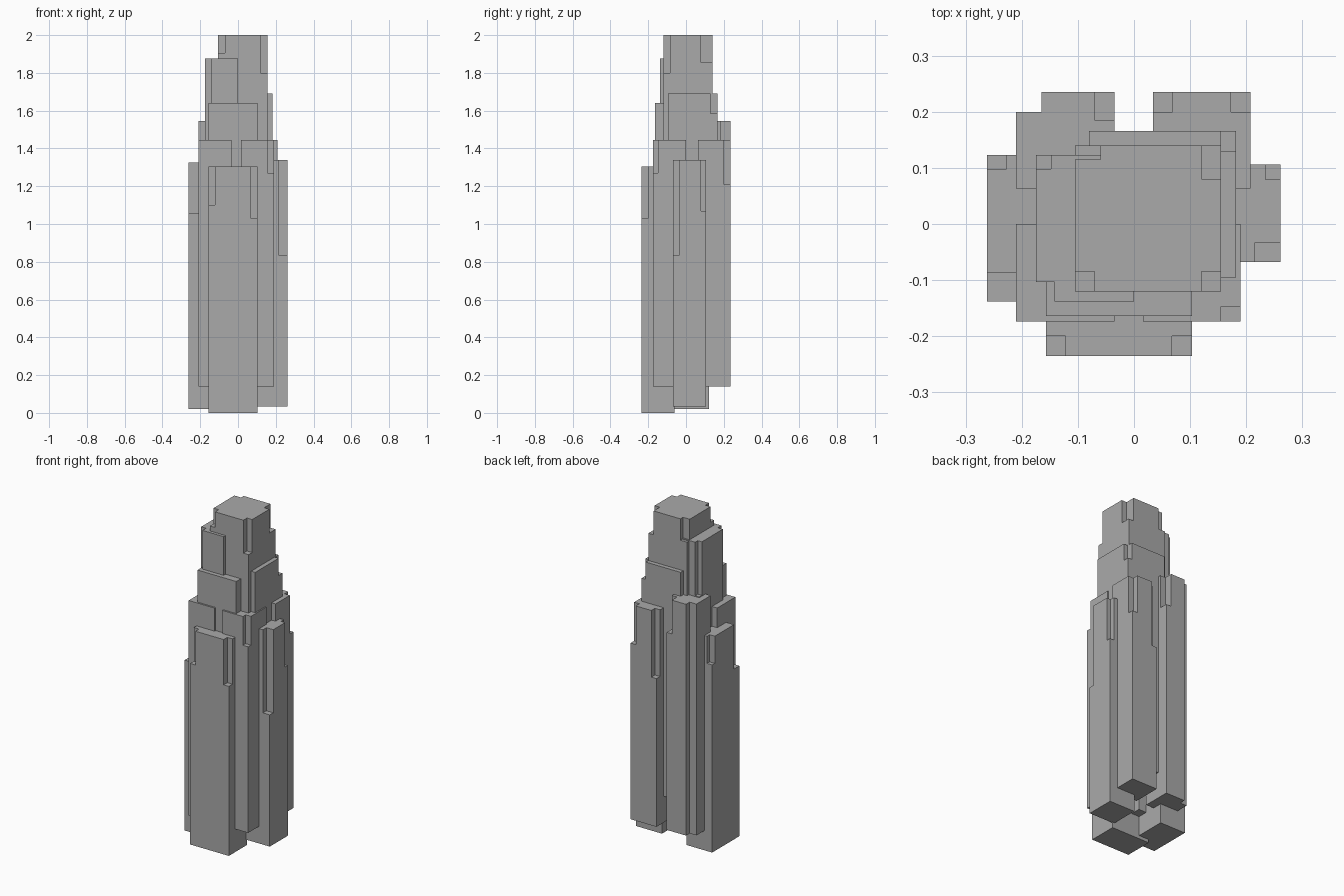
import bpy
import bmesh
from mathutils import Vector

if "Cube" in bpy.data.objects:
    bpy.data.objects.remove(bpy.data.objects["Cube"], do_unlink=True)

grey = bpy.data.materials.new("stone grey")
grey.use_nodes = True
colour = (0.4, 0.4, 0.4, 1)
grey.diffuse_color = colour
grey.node_tree.nodes["Principled BSDF"].inputs["Base Color"].default_value = colour


def box(name, low, high):
    """Axis-aligned block between two corners."""
    low, high = Vector(low), Vector(high)
    bm = bmesh.new()
    bmesh.ops.create_cube(bm, size=1)
    for v in bm.verts:
        v.co = (low + high) / 2 + v.co * (high - low)
    mesh = bpy.data.meshes.new(name)
    bm.to_mesh(mesh)
    bm.free()
    mesh.materials.append(grey)
    obj = bpy.data.objects.new(name, mesh)
    bpy.context.collection.objects.link(obj)
    return obj


def tower(name, xs, ys, zs, *notches):
    """Block with corner notches: (x side, y side, width, depth, floor height)."""
    obj = box(name, (xs[0], ys[0], zs[0]), (xs[1], ys[1], zs[1]))
    cutters = []
    for sx, sy, width, depth, floor in notches:
        x, y = xs[sx > 0], ys[sy > 0]
        xr = sorted((x - sx * width, x + sx))
        yr = sorted((y - sy * depth, y + sy))
        cutter = box("notch_cutter", (xr[0], yr[0], floor), (xr[1], yr[1], zs[1] + 1))
        cutter.hide_render = True
        mod = obj.modifiers.new("notch", "BOOLEAN")
        mod.operation, mod.solver, mod.object = "DIFFERENCE", "EXACT", cutter
        cutters.append(cutter)
    # Bake the cuts and drop the cutters
    bpy.context.view_layer.update()
    graph = bpy.context.evaluated_depsgraph_get()
    baked = bpy.data.meshes.new_from_object(obj.evaluated_get(graph))
    obj.modifiers.clear()
    obj.data = baked
    for cutter in cutters:
        bpy.data.objects.remove(cutter, do_unlink=True)


# Central shaft and the tall blocks wrapped around it
tower("central_shaft", (-.105, .155), (-.12, .14), (.28, 2),
      (-1, -1, .035, .035, 1.905), (1, -1, .035, .035, 1.8),
      (1, 1, .035, .06, 1.855), (-1, 1, .045, .025, 1.87))
tower("upper_right_block", (-.175, 0), (-.138, .123), (.28, 1.875),
      (-1, -1, .033, .035, 1.4), (-1, 1, .027, .025, 1.55))
tower("upper_back_block", (-.08, .182), (-.095, .166), (.3, 1.69),
      (1, 1, .027, .036, 1.585))
tower("upper_front_block", (-.157, .103), (-.164, .09), (.28, 1.64))

# Four raised corner towers
tower("back_right_tower", (-.21, -.035), (.063, .235), (.14, 1.545),
      (-1, 1, .045, .035, 0), (1, 1, .035, .05, 1.34))
tower("back_left_tower", (.034, .208), (.063, .235), (.14, 1.445),
      (-1, 1, .035, .035, 1.04), (1, 1, .035, .035, 1.21))
tower("front_right_tower", (-.21, -.035), (-.174, 0), (.14, 1.445))
tower("front_left_tower", (.016, .19), (-.174, 0), (.14, 1.445),
      (1, -1, .035, .027, 1.27))

# Lower side towers
tower("front_tower", (-.157, .103), (-.235, -.061), (0, 1.305),
      (-1, -1, .035, .035, 1.1), (1, -1, .035, .035, 1.03))
tower("right_tower", (-.262, -.088), (-.138, .123), (.02, 1.325),
      (-1, -1, .053, .052, 1.055), (-1, 1, .035, .025, 1.16))
tower("left_tower", (.087, .261), (-.068, .106), (.035, 1.34),
      (1, -1, .046, .034, .835), (1, 1, .027, .027, 1.07))
